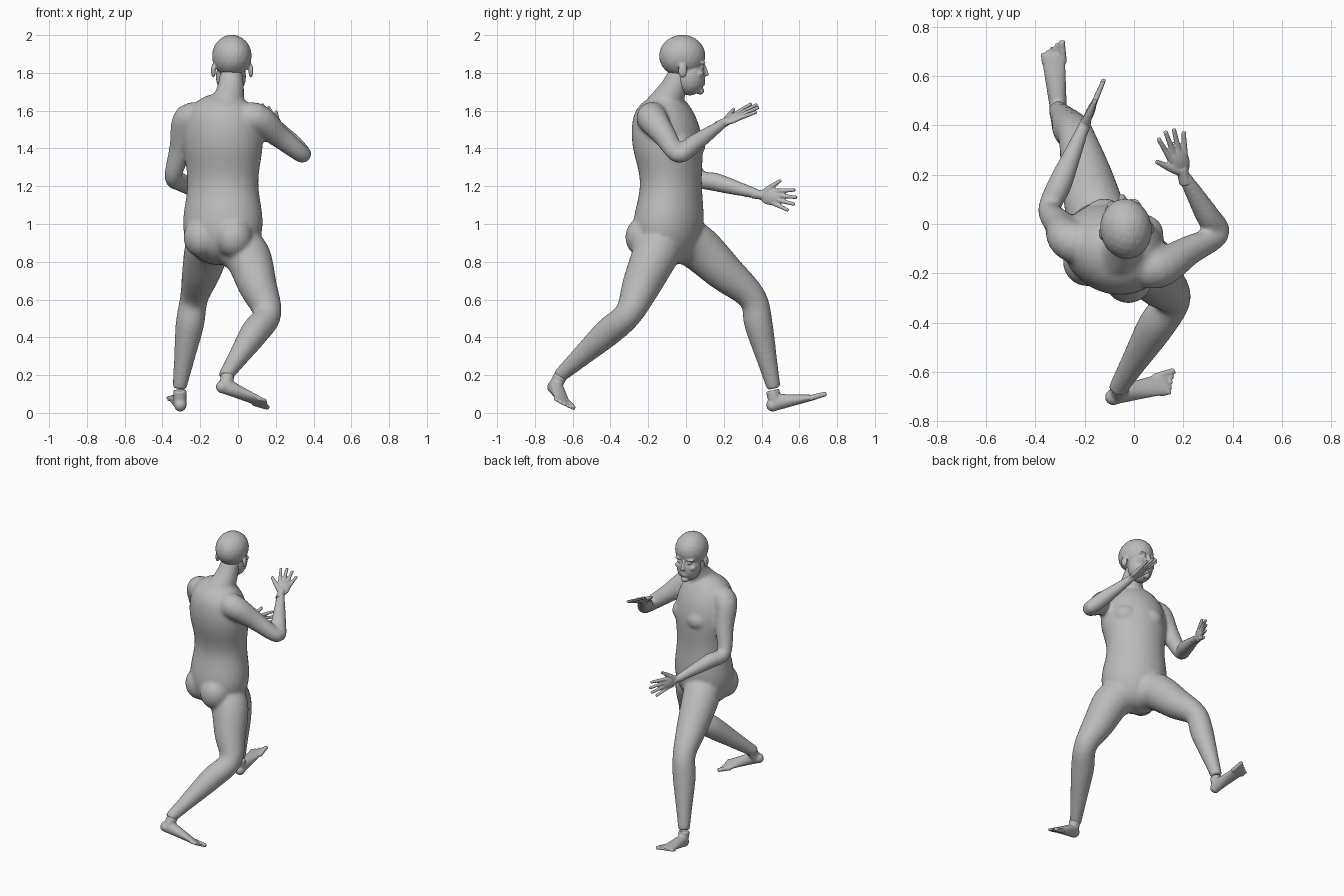
import bpy, bmesh, math
from mathutils import Vector, Matrix

cube = bpy.data.objects.get("Cube")
if cube:
    bpy.data.objects.remove(cube, do_unlink=True)

colour = (.5, .5, .5, 1)
grey = bpy.data.materials.new("plain grey")
grey.use_nodes = True
grey.diffuse_color = colour
grey.node_tree.nodes["Principled BSDF"].inputs["Base Color"].default_value = colour


def spline(rows, steps=5):
    """Smooth curve through all the given rows."""
    last = len(rows) - 1
    result = []
    for i in range(last):
        before, start, end, after = rows[max(i - 1, 0)], rows[i], rows[i + 1], rows[min(i + 2, last)]
        leave, arrive = (end - before) / 2, (after - start) / 2
        for step in range(steps):
            t = step / steps
            ease = t * t * (3 - 2 * t)
            result.append(start.lerp(end, ease) + leave * (t * (1 - t) ** 2) - arrive * (t * t * (1 - t)))
    return result + [rows[last]]


def loft(bm, rows, side, sides=24):
    """Closed skin over elliptical rings; a row holds centre, half width, half depth."""
    points = [Vector(row[:3]) for row in rows]
    across = Vector(side)
    rings = []
    for i, (point, row) in enumerate(zip(points, rows)):
        tangent = (points[min(i + 1, len(points) - 1)] - points[max(i - 1, 0)]).normalized()
        across = (across - tangent * across.dot(tangent)).normalized()
        deep = tangent.cross(across)
        angles = [math.tau * k / sides for k in range(sides)]
        rings.append([bm.verts.new(point + across * (row[3] * math.cos(a)) + deep * (row[4] * math.sin(a)))
                      for a in angles])
    for low, high in zip(rings, rings[1:]):
        for k in range(sides):
            bm.faces.new((low[k - 1], low[k], high[k], high[k - 1]))
    bm.faces.new(rings[0])
    bm.faces.new(rings[-1])


def chain(bm, points, girths):
    """Round tube through points, with a radius at each."""
    points = [Vector(p) for p in points]
    rows = [Vector((*p, girth, girth)) for p, girth in zip(points, girths)]
    loft(bm, spline(rows), (points[1] - points[0]).orthogonal())


def limb(bm, root, top, middle, end, girths):
    """Two straight bones that start inside the trunk, with muscle girths along them."""
    top, middle, end = Vector(top), Vector(middle), Vector(end)
    points = [Vector(root).lerp(top, .4), top, top.lerp(middle, .5), middle,
              middle.lerp(end, .3), middle.lerp(end, .7), end]
    chain(bm, points, [girths[0]] + girths)


def blob(bm, centre, size):
    place = Matrix.Translation(centre) @ Matrix.Diagonal((*size, 1))
    bmesh.ops.create_icosphere(bm, subdivisions=3, radius=1, matrix=place)


def part(name, bm, matrix, voxel, rounds):
    """Merge overlapping volumes into one smooth skin."""
    bm.transform(matrix)
    bmesh.ops.recalc_face_normals(bm, faces=bm.faces)
    mesh = bpy.data.meshes.new(name)
    bm.to_mesh(mesh)
    bm.free()
    mesh.materials.append(grey)
    obj = bpy.data.objects.new(name, mesh)
    bpy.context.collection.objects.link(obj)
    skin = obj.modifiers.new("skin", 'REMESH')
    skin.mode = 'VOXEL'
    skin.voxel_size = voxel
    skin.use_smooth_shade = True
    soften = obj.modifiers.new("soften", 'SMOOTH')
    soften.factor = .5
    soften.iterations = rounds


def frame(origin, along, up, flip=1):
    """Local y runs along the part and local z points up out of it."""
    y = Vector(along).normalized()
    z = Vector(up)
    z = (z - y * z.dot(y)).normalized()
    matrix = Matrix((y.cross(z) * flip, y, z)).transposed().to_4x4()
    matrix.translation = Vector(origin)
    return matrix


# Trunk: narrow at the waist, rounded off at shoulders and crotch
body = bmesh.new()
side = Vector((.92, -.38, 0))
facing = Vector((.38, .92, 0))
rows = []
ring_count = 40
for i in range(1, ring_count):
    t = -math.cos(math.pi * i / ring_count)
    z = 1.235 + .445 * t
    swell = .204 + .012 * math.cos(math.tau * (z - 1) / .44)
    width = swell * math.sqrt(1 - t ** 8)
    rows.append((-.08, -.08 - .35 * (z - 1.2) ** 2, z, width, width * .83))
loft(body, rows, side, sides=32)
chain(body, [(-.06, -.12, 1.62), (-.04, -.07, 1.71), (-.035, -.03, 1.8)], [.095, .073, .06])

# Buttocks and breasts
pelvis = Vector((-.07, -.1, .93))
chest = Vector((-.08, -.1, 1.42))
for sign in (-1, 1):
    blob(body, pelvis - facing * .095 + side * (sign * .09), (.1, .1, .11))
    blob(body, chest + facing * .1 + side * (sign * .085), (.085, .08, .075))

# Arms and legs
low_wrist = Vector((-.205, .39, 1.155))
raised_wrist = Vector((.2, .2, 1.535))
arm_girths = [.082, .061, .046, .049, .036, .025]
leg_girths = [.122, .103, .075, .075, .053, .037]
collar = (-.085, -.13, 1.53)
limb(body, collar, (-.262, -.065, 1.555), (-.343, .06, 1.25), low_wrist, arm_girths)
limb(body, collar, (.095, -.18, 1.56), (.342, -.04, 1.367), raised_wrist, arm_girths)
limb(body, pelvis, (-.155, .05, .885), (-.232, .35, .61), (-.31, .465, .13), leg_girths)
limb(body, pelvis, (.05, -.165, .83), (.155, -.305, .525), (-.07, -.675, .19), leg_girths)
part("body", body, Matrix.Identity(4), voxel=.011, rounds=7)

# Head: skull and jaw, then nose, lips and chin
head = bmesh.new()
blob(head, (0, -.02, .09), (.105, .123, .112))
blob(head, (0, .02, -.02), (.08, .082, .1))
chain(head, [(0, .092, .045), (0, .104, .01), (0, .108, -.015)], [.009, .012, .016])
for height in (-.049, -.061):
    blob(head, (0, .09, height), (.026, .013, .007))
blob(head, (0, .075, -.095), (.026, .022, .02))

# Brows, eyes, cheeks and ears
for sign in (-1, 1):
    blob(head, (sign * .038, .081, .053), (.032, .018, .009))
    blob(head, (sign * .036, .082, .031), (.016, .014, .009))
    blob(head, (sign * .045, .066, -.005), (.03, .024, .02))
    blob(head, (sign * .1, -.03, .012), (.012, .025, .038))
turn = Matrix.Rotation(math.radians(7), 4, 'Z')
part("head", head, Matrix.Translation((-.035, 0, 1.8)) @ turn, voxel=.006, rounds=3)


def hand(name, wrist, along, across):
    bm = bmesh.new()
    # Wrist and palm
    chain(bm, [(0, -.04, 0), (0, .03, 0)], [.027, .022])
    blob(bm, (0, .06, 0), (.045, .065, .018))
    # Spread fingers, then the thumb towards local x
    for i in range(4):
        x = .032 - .021 * i
        reach = .215 - .012 * (i - 1.2) ** 2
        chain(bm, [(x, .08, 0), (x * 1.8, reach, 0)], [.013, .009])
    chain(bm, [(.015, .025, 0), (.05, .058, 0), (.095, .108, 0)], [.019, .015, .009])
    along, across = Vector(along), Vector(across)
    part(name, bm, frame(wrist, along, across.cross(along)), voxel=.005, rounds=2)


hand("low_hand", low_wrist, (.085, .2, -.035), (.05, .1, 1))
hand("raised_hand", raised_wrist, (-.055, .18, .09), (-.85, -.25, .35))


def foot(name, heel, along, up, flip):
    bm = bmesh.new()
    # Heel, ankle and a wedge that gets wider and flatter to the front
    blob(bm, (0, .03, .035), (.033, .035, .035))
    chain(bm, [(0, .045, .03), (0, .05, .11)], [.034, .036])
    steps = 8
    wedge = []
    for i in range(steps + 1):
        t = i / steps
        height = .046 - .034 * t
        wedge.append((0, .04 + .225 * t, height, .034 + .015 * t, height))
    loft(bm, wedge, (1, 0, 0))
    # Toes, the big one towards local x
    for i in range(5):
        x = .037 - .019 * i
        girth = .0105 if i else .016
        chain(bm, [(x, .225, girth), (x * 1.1, .318 - .012 * i, girth)], [girth, girth * .8])
    part(name, bm, frame(heel, along, up, flip), voxel=.006, rounds=3)


foot("forward_foot", (-.303, .44, 0), (-.03, .3, .085), (0, -.2, 1), 1)
foot("rear_foot", (-.115, -.725, .115), (.28, .085, -.085), (.2, .45, .85), -1)
